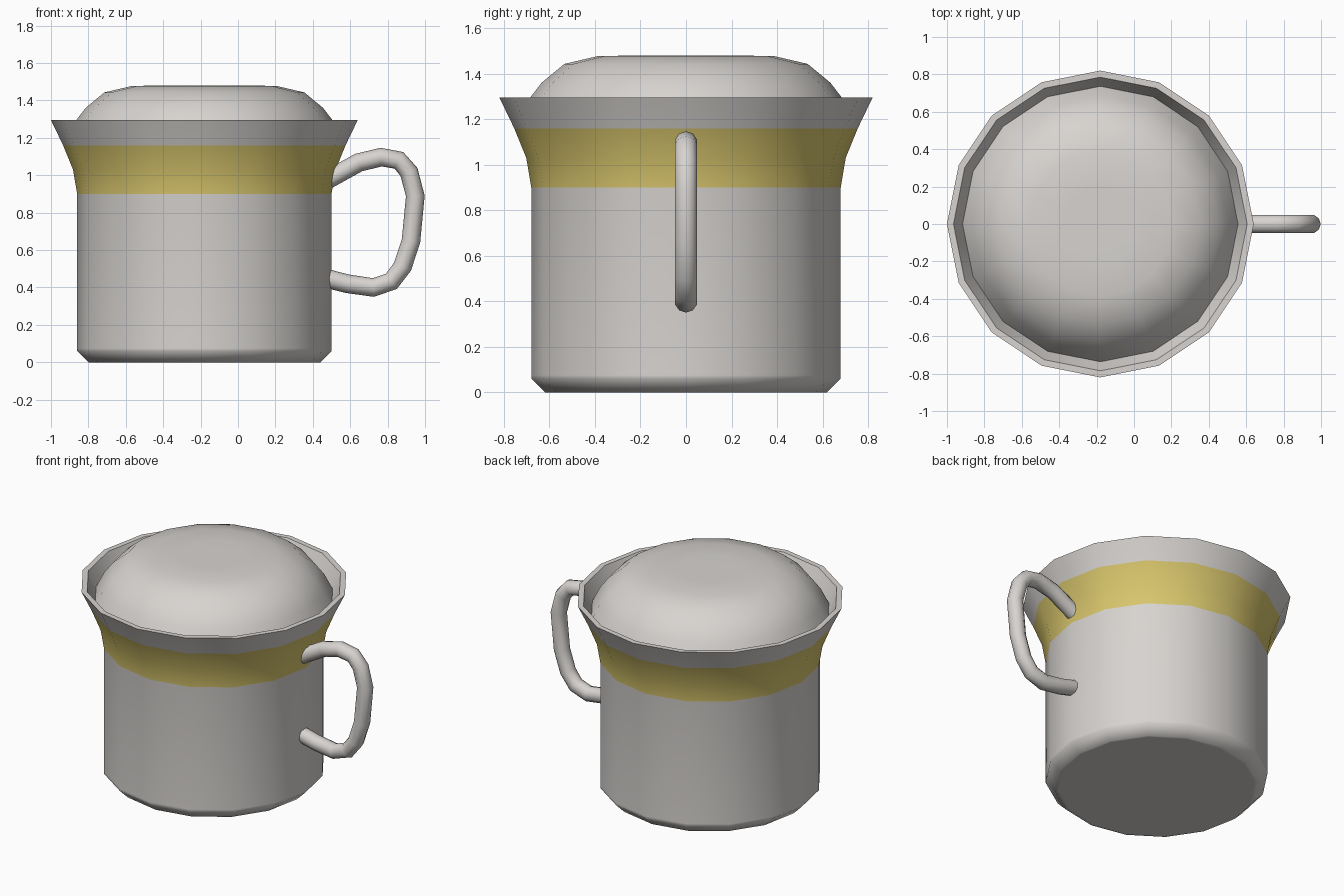
import bpy, bmesh, math

if "Cube" in bpy.data.objects:
    bpy.data.objects.remove(bpy.data.objects["Cube"])

CX = -0.18      # axis of the mug body
SIDES = 16


def material(name, rgb):
    m = bpy.data.materials.new(name)
    m.diffuse_color = (*rgb, 1.0)
    m.use_nodes = True
    m.node_tree.nodes["Principled BSDF"].inputs["Base Color"].default_value = m.diffuse_color
    return m


GREY = material("warm_grey", (0.68, 0.655, 0.63))
GOLD = material("gold_band", (0.68, 0.56, 0.15))


def finish(bm, name, mats, angle):
    me = bpy.data.meshes.new(name)
    bm.to_mesh(me)
    bm.free()
    ob = bpy.data.objects.new(name, me)
    bpy.context.collection.objects.link(ob)
    for m in mats:
        me.materials.append(m)
    bpy.ops.object.select_all(action='DESELECT')
    ob.select_set(True)
    bpy.context.view_layer.objects.active = ob
    bpy.ops.object.shade_smooth_by_angle(angle=math.radians(angle))
    return ob


def bridge(bm, a, b):
    n = len(a)
    for i in range(n):
        bm.faces.new((a[i], a[(i + 1) % n], b[(i + 1) % n], b[i]))


def lathe(profile, cap_start=False, cap_end=False):
    """Spin (radius, z) points around the body axis."""
    bm = bmesh.new()
    rings = []
    for r, z in profile:
        rings.append([bm.verts.new((CX + r * math.cos(2 * math.pi * i / SIDES),
                                    r * math.sin(2 * math.pi * i / SIDES), z))
                      for i in range(SIDES)])
    for a, b in zip(rings, rings[1:]):
        bridge(bm, a, b)
    if cap_start:
        bm.faces.new(rings[0][::-1])
    if cap_end:
        bm.faces.new(rings[-1])
    return bm


# Mug body: bevelled foot, straight wall, flared rim, inner lip
bm = lathe([(0.60, 0), (0.62, 0), (0.68, 0.06), (0.68, 0.075), (0.68, 0.90),
            (0.702, 1.03), (0.755, 1.16), (0.82, 1.295),
            (0.785, 1.295), (0.735, 1.19)], cap_start=True)
for f in bm.faces:
    c = f.calc_center_median()
    if 0.90 < c.z < 1.16:
        f.material_index = 1
finish(bm, "mug_body", [GREY, GOLD], 50)

# Domed lid seated inside the flared rim
bm = lathe([(0.738, 1.19), (0.685, 1.295), (0.635, 1.36), (0.535, 1.443),
            (0.385, 1.478), (0.20, 1.48)], cap_end=True)
finish(bm, "lid", [GREY], 50)

# Handle: round tube swept along a path in the xz plane
path = [(0.46, 0.965), (0.50, 0.988), (0.645, 1.068), (0.765, 1.097),
        (0.86, 1.08), (0.914, 1.018), (0.948, 0.89), (0.925, 0.65),
        (0.88, 0.512), (0.82, 0.433), (0.724, 0.40), (0.585, 0.42), (0.46, 0.452)]
bm = bmesh.new()
rings = []
for i, (x, z) in enumerate(path):
    x0, z0 = path[max(i - 1, 0)]
    x1, z1 = path[min(i + 1, len(path) - 1)]
    d = math.hypot(x1 - x0, z1 - z0)
    nx, nz = -(z1 - z0) / d, (x1 - x0) / d
    ring = []
    for k in range(10):
        t = 2 * math.pi * k / 10
        u, v = 0.05 * math.cos(t), 0.05 * math.sin(t)
        ring.append(bm.verts.new((x + nx * u, v, z + nz * u)))
    rings.append(ring)
for a, b in zip(rings, rings[1:]):
    bridge(bm, a, b)
bm.faces.new(rings[0][::-1])
bm.faces.new(rings[-1])
bmesh.ops.recalc_face_normals(bm, faces=bm.faces)
finish(bm, "handle", [GREY], 60)
